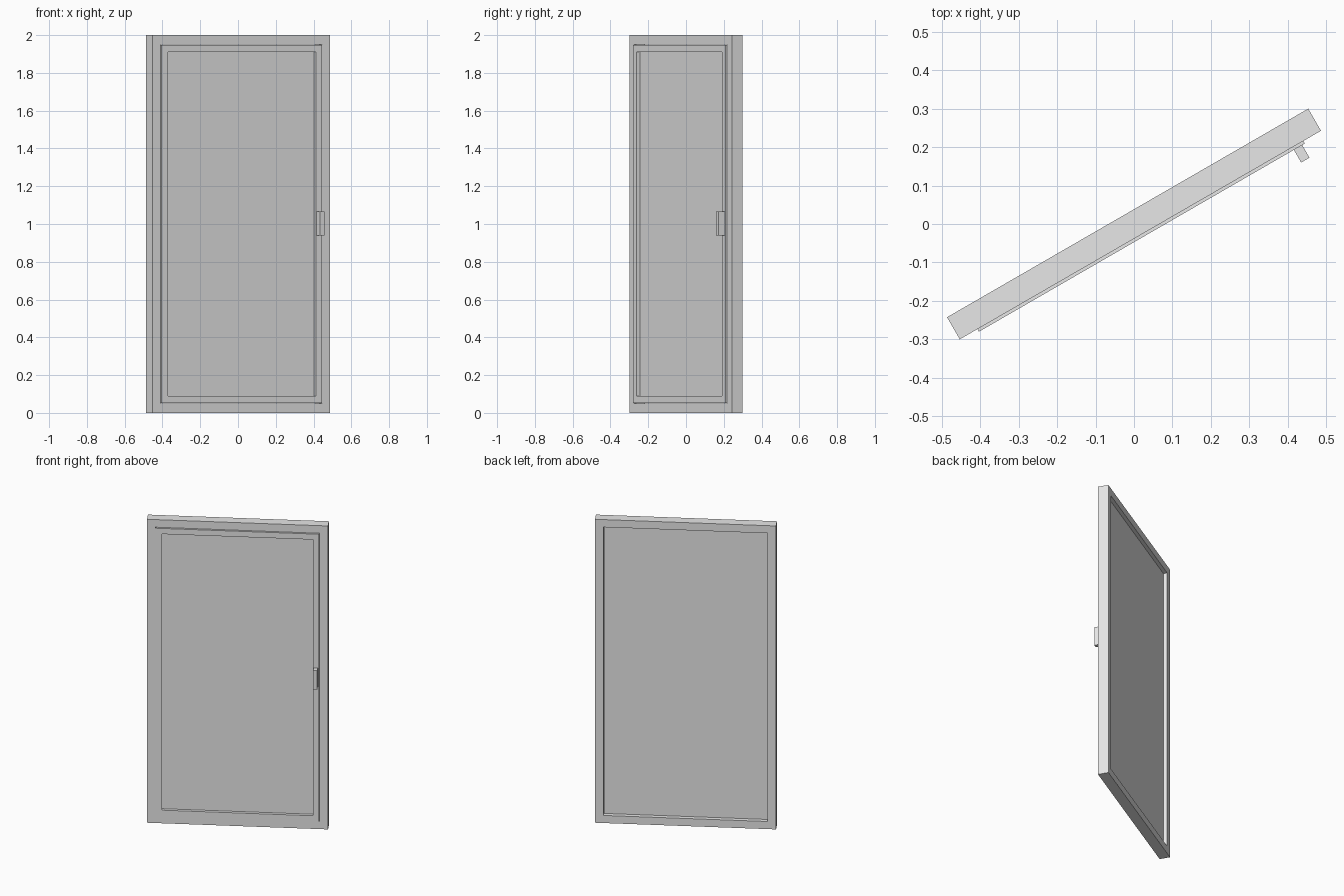
import bpy
import bmesh
import math
from mathutils import Matrix, Vector

cube = bpy.data.objects.get("Cube")
if cube:
    bpy.data.objects.remove(cube, do_unlink=True)

SWING = math.radians(30)      # whole door is turned about the vertical
HALF_W, HALF_T, HEIGHT = 0.543, 0.0332, 2.0
BORDER = 0.05                 # frame width
GAP = 0.003                   # clearance round the leaf
RAIL = 0.037                  # raised rim of the leaf
LEAF_FRONT, LEAF_BACK, PANEL_FRONT = -0.041, 0.011, -0.02
FORWARD = Vector((0, -1, 0))

grey = bpy.data.materials.new("light_grey")
grey.use_nodes = True
grey.diffuse_color = (0.8, 0.8, 0.8, 1)
grey.node_tree.nodes["Principled BSDF"].inputs["Base Color"].default_value = (0.8, 0.8, 0.8, 1)


def box(bm, x, y, z):
    """Add a box spanning the given (min, max) ranges."""
    size = Vector((x[1] - x[0], y[1] - y[0], z[1] - z[0]))
    mid = Vector((sum(x), sum(y), sum(z))) / 2
    matrix = Matrix.Translation(mid) @ Matrix.Diagonal(size).to_4x4()
    bmesh.ops.create_cube(bm, size=1, matrix=matrix)


def face_towards(bm, direction):
    bm.normal_update()
    return max(bm.faces, key=lambda f: f.normal.dot(direction))


def inset(bm, face, width):
    bmesh.ops.inset_region(bm, faces=[face], thickness=width,
                           use_boundary=True, use_even_offset=True)


def finish(bm, name):
    bmesh.ops.recalc_face_normals(bm, faces=bm.faces)
    mesh = bpy.data.meshes.new(name)
    bm.to_mesh(mesh)
    bm.free()
    mesh.materials.append(grey)
    obj = bpy.data.objects.new(name, mesh)
    obj.rotation_euler.z = SWING
    bpy.context.collection.objects.link(obj)


# Frame: a slab with both faces inset and bridged into an opening
bm = bmesh.new()
box(bm, (-HALF_W, HALF_W), (-HALF_T, HALF_T), (0, HEIGHT))
front = face_towards(bm, FORWARD)
back = face_towards(bm, -FORWARD)
for face in (front, back):
    inset(bm, face, BORDER)
edges = list(front.edges) + list(back.edges)
bmesh.ops.delete(bm, geom=[front, back], context="FACES_ONLY")
bmesh.ops.bridge_loops(bm, edges=edges)
finish(bm, "door_frame")

# Leaf: stands slightly proud in front, with a sunken panel
bm = bmesh.new()
edge = BORDER + GAP
box(bm, (-HALF_W + edge, HALF_W - edge), (LEAF_FRONT, LEAF_BACK), (edge, HEIGHT - edge))
panel = face_towards(bm, FORWARD)
inset(bm, panel, RAIL)
sunken = bmesh.ops.extrude_discrete_faces(bm, faces=[panel])["faces"][0]
bmesh.ops.translate(bm, verts=sunken.verts, vec=(0, PANEL_FRONT - LEAF_FRONT, 0))
finish(bm, "door_leaf")

# Handle: small block on the opening side
bm = bmesh.new()
box(bm, (0.457, 0.482), (-0.079, LEAF_FRONT), (0.94, 1.065))
finish(bm, "handle")
